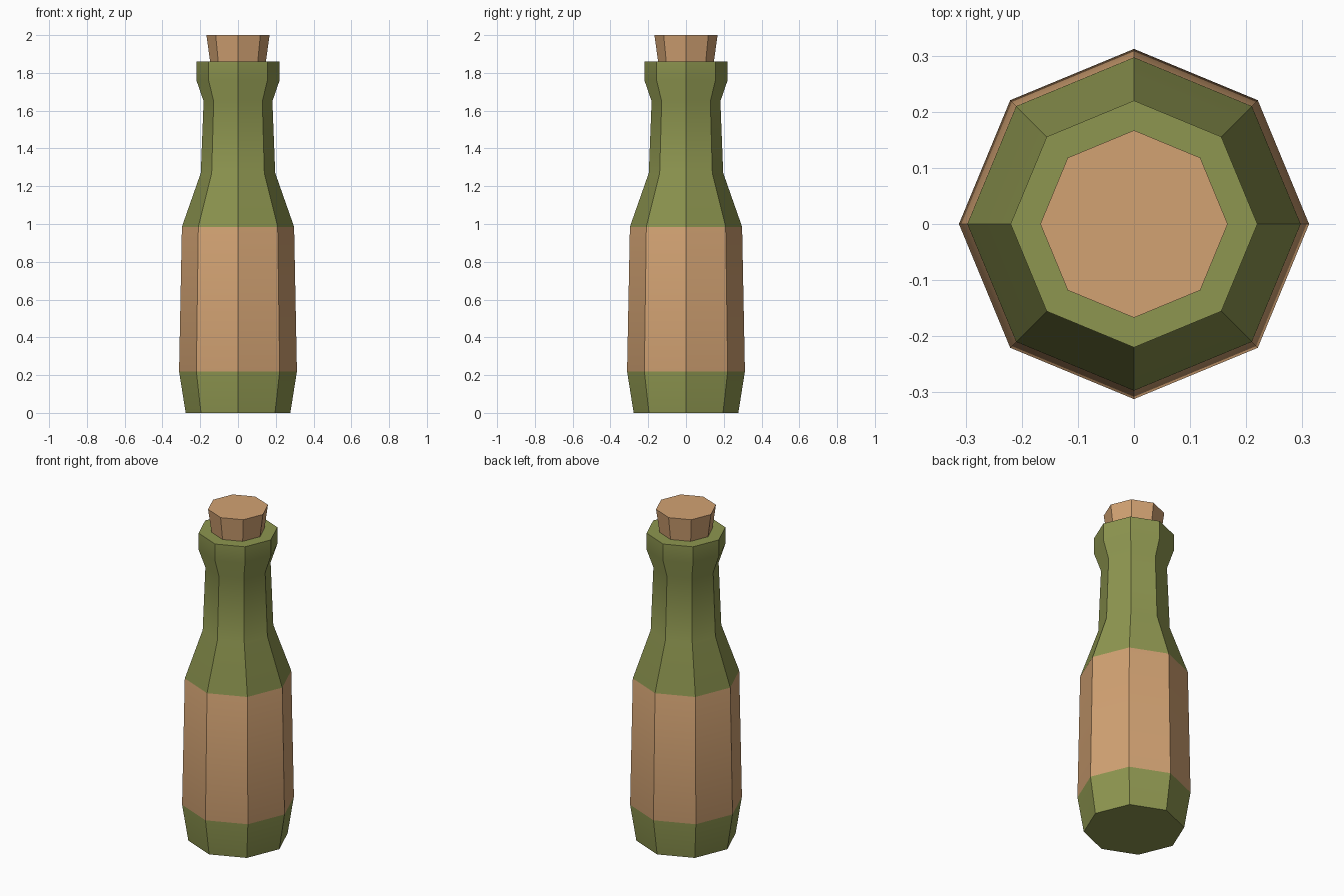
import bpy, bmesh, math

if "Cube" in bpy.data.objects:
    bpy.data.objects.remove(bpy.data.objects["Cube"])

SIDES = 8


def material(name, rgb):
    m = bpy.data.materials.new(name)
    m.diffuse_color = (*rgb, 1)
    m.use_nodes = True
    m.node_tree.nodes["Principled BSDF"].inputs["Base Color"].default_value = m.diffuse_color
    return m


green = material("green glass", (0.27, 0.305, 0.08))
tan = material("tan paper and cork", (0.644, 0.362, 0.171))


def lathe(name, profile, mats, tan_range=None):
    """Octagonal turned solid from (radius, height) points, capped at both ends."""
    bm = bmesh.new()
    rings = [[bm.verts.new((r * math.cos(math.tau * i / SIDES),
                            r * math.sin(math.tau * i / SIDES), z))
              for i in range(SIDES)] for r, z in profile]
    for a, b in zip(rings, rings[1:]):
        for i in range(SIDES):
            j = (i + 1) % SIDES
            bm.faces.new((a[i], a[j], b[j], b[i]))
    bm.faces.new(rings[0][::-1])
    bm.faces.new(rings[-1])
    # label band is picked by height
    if tan_range:
        for f in bm.faces:
            if tan_range[0] < f.calc_center_median().z < tan_range[1]:
                f.material_index = 1
    mesh = bpy.data.meshes.new(name)
    bm.to_mesh(mesh)
    bm.free()
    for m in mats:
        mesh.materials.append(m)
    ob = bpy.data.objects.new(name, mesh)
    bpy.context.collection.objects.link(ob)
    bpy.ops.object.select_all(action='DESELECT')
    ob.select_set(True)
    bpy.context.view_layer.objects.active = ob
    bpy.ops.object.shade_smooth_by_angle(angle=math.radians(30))
    return ob


# Bottle: base, label band, shoulder, neck and lip
lathe("bottle", [(0.277, 0), (0.312, 0.22), (0.297, 0.985), (0.197, 1.27),
                 (0.182, 1.65), (0.22, 1.76), (0.22, 1.86)],
      [green, tan], (0.22, 0.985))

# Cork: tapered plug, sunk slightly into the lip
lathe("cork", [(0.145, 1.84), (0.167, 2.0)], [tan])
